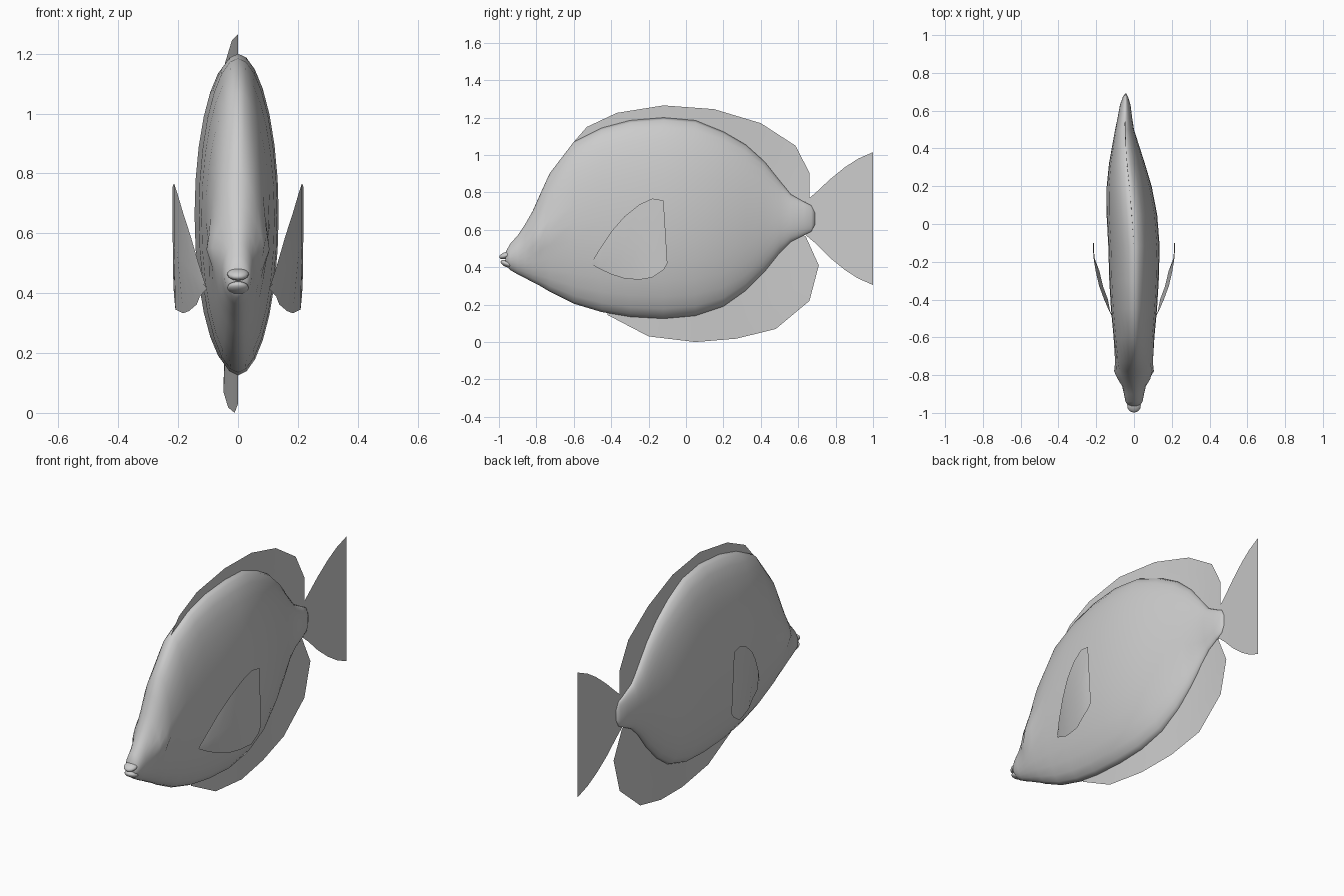
import bpy, bmesh, math

def lerp(table, y):
    # piecewise linear lookup
    if y <= table[0][0]:
        return table[0][1]
    for (a, b), (c, d) in zip(table, table[1:]):
        if y <= c:
            return b + (d - b) * (y - a) / (c - a)
    return table[-1][1]

# sideways bend of the spine towards the tail
SPINE = [(-0.1, 0), (0.1, -0.015), (0.3, -0.036), (0.5, -0.05), (0.68, -0.045), (1.0, -0.018)]
def spine(y):
    return lerp(SPINE, y)

def loft(name, rows, closed=False, smooth=True):
    bm = bmesh.new()
    vs = [[bm.verts.new(p) for p in r] for r in rows]
    for a, b in zip(vs, vs[1:]):
        n = len(a)
        for i in range(n if closed else n - 1):
            j = (i + 1) % n
            bm.faces.new((a[i], a[j], b[j], b[i]))
    if closed:
        bm.faces.new(vs[0])
        bm.faces.new(vs[-1])
    bmesh.ops.recalc_face_normals(bm, faces=bm.faces)
    me = bpy.data.meshes.new(name)
    bm.to_mesh(me)
    bm.free()
    for p in me.polygons:
        p.use_smooth = smooth
    ob = bpy.data.objects.new(name, me)
    bpy.context.collection.objects.link(ob)
    return ob

# body stations: y, bottom z, top z, half width
BODY = [(-0.965, 0.415, 0.48, 0.03), (-0.94, 0.385, 0.525, 0.045), (-0.9, 0.362, 0.57, 0.053),
        (-0.86, 0.342, 0.63, 0.062), (-0.82, 0.32, 0.70, 0.074), (-0.78, 0.30, 0.79, 0.083),
        (-0.73, 0.27, 0.90, 0.094), (-0.6, 0.205, 1.07, 0.108), (-0.45, 0.16, 1.145, 0.122),
        (-0.3, 0.135, 1.185, 0.131), (-0.12, 0.125, 1.20, 0.136), (0.05, 0.14, 1.185, 0.134),
        (0.2, 0.19, 1.125, 0.119), (0.32, 0.275, 1.055, 0.095), (0.42, 0.375, 0.965, 0.07),
        (0.5, 0.475, 0.865, 0.05), (0.56, 0.535, 0.79, 0.039), (0.63, 0.57, 0.75, 0.028),
        (0.67, 0.59, 0.73, 0.015), (0.69, 0.63, 0.69, 0.003)]
N = 28
rings = []
for y, z0, z1, w in BODY:
    ring = []
    for i in range(N):
        a = 2 * math.pi * i / N
        c, s = math.cos(a), math.sin(a)
        z = (z0 + z1) / 2 + (z1 - z0) / 2 * s
        x = w * math.copysign(abs(c) ** 1.05, c)
        # eye bulge on each side of the head
        bulge = 0.024 * math.exp(-((y + 0.785) / 0.05) ** 2 - ((z - 0.56) / 0.06) ** 2)
        x += math.copysign(bulge, c) if abs(c) > 0.2 else 0
        ring.append((x + spine(y), y, z))
    rings.append(ring)
loft("body", rings, closed=True)

# lips
for name, y, z, tilt in (("upper_lip", -0.962, 0.463, 0.3), ("lower_lip", -0.955, 0.418, -0.35)):
    bpy.ops.mesh.primitive_uv_sphere_add(segments=16, ring_count=10, radius=1, location=(0, y, z),
                                         rotation=(tilt, 0, 0))
    lip = bpy.context.object
    lip.name = name
    lip.scale = (0.036, 0.038, 0.018)
    bpy.ops.object.shade_smooth()

def sheet(name, base, edge, steps=3):
    # fin strip between a base line and an outer edge, following the spine
    rows = []
    for (y0, z0), (y1, z1) in zip(base, edge):
        row = []
        for k in range(steps + 1):
            t = k / steps
            y = y0 + (y1 - y0) * t
            row.append((spine(y), y, z0 + (z1 - z0) * t))
        rows.append(row)
    return loft(name, rows)

# dorsal, anal and tail fins
sheet("dorsal_fin",
      [(-0.59, 1.06), (-0.5, 1.09), (-0.35, 1.15), (-0.12, 1.18), (0.1, 1.14),
       (0.3, 1.04), (0.43, 0.93), (0.52, 0.82), (0.61, 0.74)],
      [(-0.6, 1.07), (-0.53, 1.15), (-0.37, 1.225), (-0.12, 1.265), (0.15, 1.245),
       (0.4, 1.17), (0.585, 1.05), (0.66, 0.905), (0.66, 0.76)])
sheet("anal_fin",
      [(-0.42, 0.165), (-0.2, 0.15), (0.03, 0.16), (0.2, 0.21), (0.34, 0.32),
       (0.46, 0.45), (0.54, 0.54), (0.61, 0.58)],
      [(-0.42, 0.145), (-0.2, 0.03), (0.05, 0.0), (0.27, 0.018), (0.48, 0.07),
       (0.66, 0.22), (0.71, 0.41), (0.64, 0.565)])
sheet("tail_fin",
      [(0.63, 0.58), (0.69, 0.53), (0.77, 0.45), (0.85, 0.385), (0.92, 0.34), (1.0, 0.305)],
      [(0.63, 0.745), (0.69, 0.795), (0.77, 0.87), (0.85, 0.935), (0.92, 0.98), (1.0, 1.015)])

# pectoral fins: y, bottom z, top z, x
PECTORAL = [(-0.505, 0.415, 0.425, 0.108), (-0.46, 0.39, 0.50, 0.132), (-0.40, 0.362, 0.59, 0.158),
            (-0.33, 0.34, 0.67, 0.184), (-0.25, 0.333, 0.735, 0.203), (-0.18, 0.345, 0.767, 0.214),
            (-0.12, 0.385, 0.757, 0.218), (-0.1, 0.42, 0.43, 0.216)]
for side, name in ((1, "pectoral_fin_left"), (-1, "pectoral_fin_right")):
    rows = []
    for y, z0, z1, x in PECTORAL:
        dip = 0.02 if -0.45 < y < -0.2 else 0.005
        rows.append([(side * (x - dip), y, z0), (side * x, y, (z0 + z1) / 2), (side * x, y, z1)])
    loft(name, rows)
